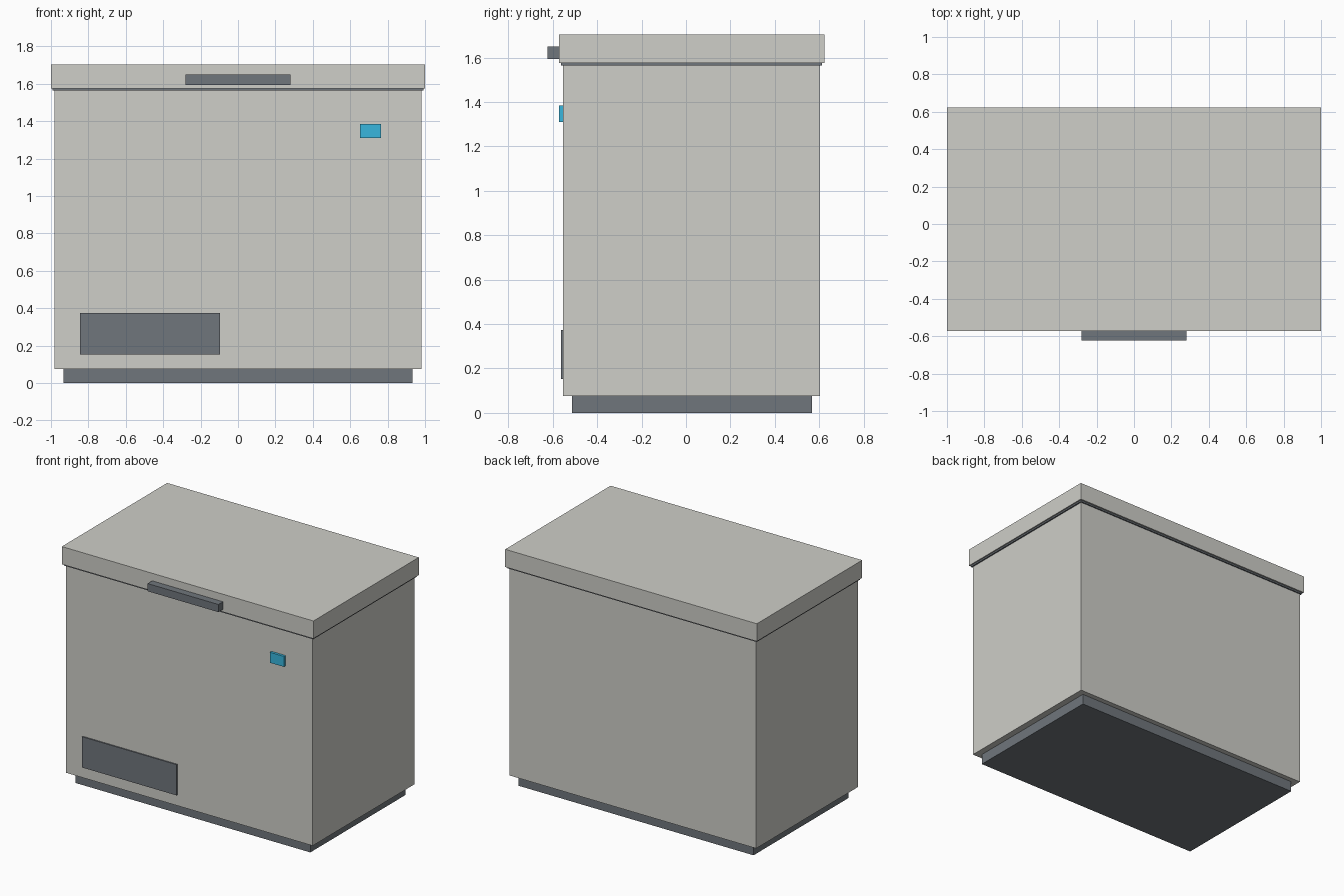
import bpy
import bmesh
from mathutils import Vector

if "Cube" in bpy.data.objects:
    bpy.data.objects.remove(bpy.data.objects["Cube"])


def box(name, x, y, z, color=None):
    """Add a box spanning the given (min, max) ranges."""
    bm = bmesh.new()
    bmesh.ops.create_cube(bm, size=1)
    size = Vector((x[1] - x[0], y[1] - y[0], z[1] - z[0]))
    bmesh.ops.scale(bm, vec=size, verts=bm.verts)
    mesh = bpy.data.meshes.new(name)
    bm.to_mesh(mesh)
    bm.free()
    obj = bpy.data.objects.new(name, mesh)
    obj.location = (sum(x) / 2, sum(y) / 2, sum(z) / 2)
    bpy.context.collection.objects.link(obj)
    if color:
        mat = bpy.data.materials.new(name + "_color")
        mat.diffuse_color = color
        mat.use_nodes = True
        mat.node_tree.nodes["Principled BSDF"].inputs["Base Color"].default_value = mat.diffuse_color
        mesh.materials.append(mat)
    return obj


DARK = (0.16, 0.18, 0.20, 1)
BODY = (0.62, 0.62, 0.58, 1)
BLUE = (0.04, 0.47, 0.73, 1)

# Recessed plinth and main cabinet
box("plinth", (-0.934, 0.934), (-0.513, 0.567), (0, 0.076), DARK)
box("cabinet", (-0.981, 0.981), (-0.553, 0.604), (0.076, 1.565), BODY)

# Lid seal and overhanging lid
box("lid_seal", (-0.991, 0.991), (-0.562, 0.613), (1.565, 1.576), DARK)
box("lid", (-1, 1), (-0.572, 0.624), (1.576, 1.703), BODY)

# Front details
box("lid_handle", (-0.281, 0.281), (-0.624, -0.572), (1.594, 1.649), DARK)
box("control_panel", (0.653, 0.765), (-0.571, -0.553), (1.310, 1.385), BLUE)
box("vent_panel", (-0.845, -0.095), (-0.562, -0.553), (0.153, 0.374), DARK)
